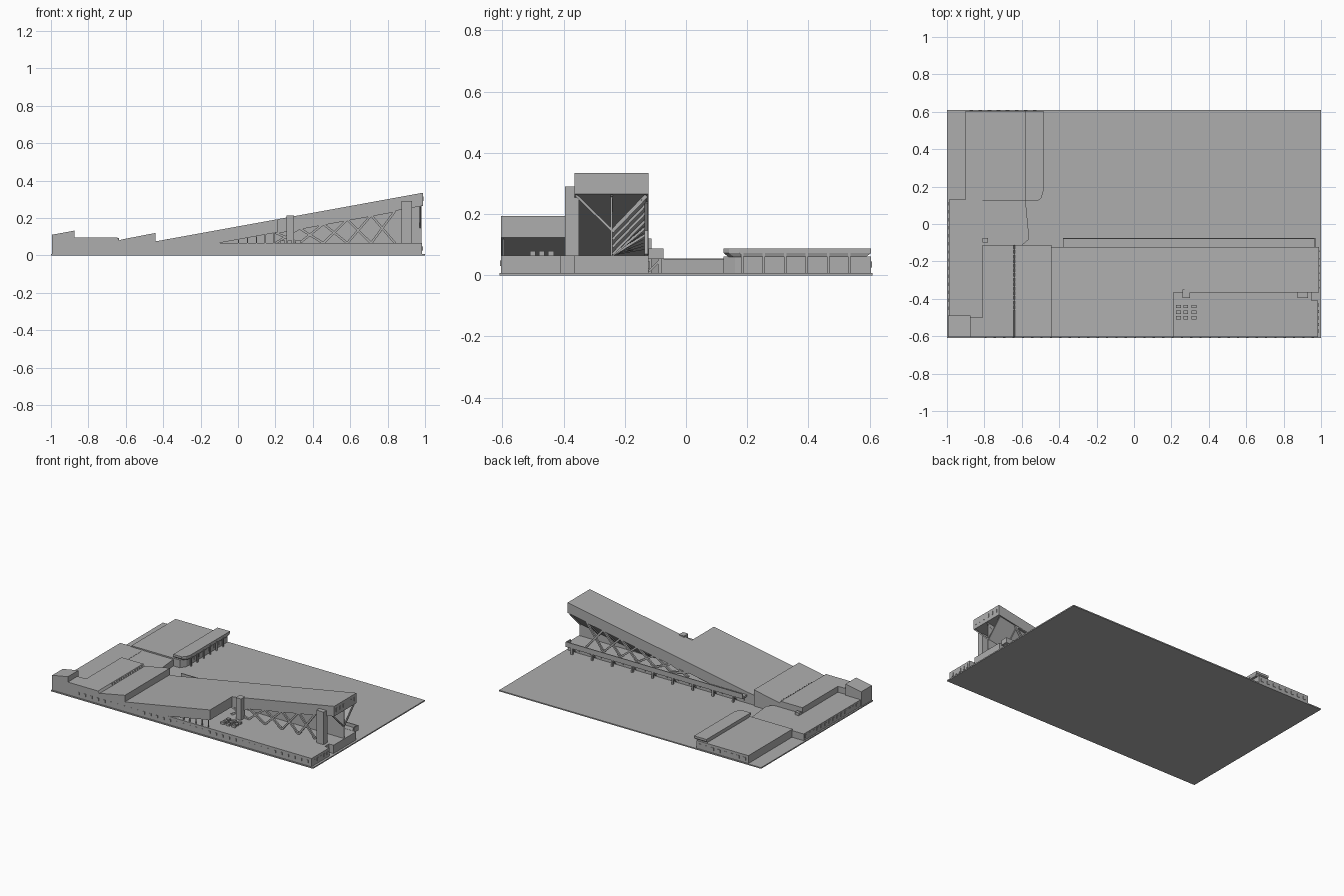
import bpy, bmesh
from mathutils import Vector

if "Cube" in bpy.data.objects:
    bpy.data.objects.remove(bpy.data.objects["Cube"])

# Single matte grey
grey = bpy.data.materials.new("model_grey")
grey.use_nodes = True
GREY = (0.42, 0.42, 0.42, 1)
grey.diffuse_color = GREY
grey.node_tree.nodes["Principled BSDF"].inputs["Base Color"].default_value = GREY


def finish(name, bm):
    bmesh.ops.recalc_face_normals(bm, faces=bm.faces)
    mesh = bpy.data.meshes.new(name)
    bm.to_mesh(mesh)
    bm.free()
    mesh.materials.append(grey)
    obj = bpy.data.objects.new(name, mesh)
    bpy.context.collection.objects.link(obj)
    return obj


def add_prism(bm, points, axis, a, b):
    """Extrude a 2D outline along an axis from a to b."""
    def place(p, t):
        return {"x": (t, *p), "y": (p[0], t, p[1]), "z": (*p, t)}[axis]
    lower = [bm.verts.new(place(p, a)) for p in points]
    upper = [bm.verts.new(place(p, b)) for p in points]
    bm.faces.new(lower)
    bm.faces.new(upper)
    n = len(points)
    for i in range(n):
        j = (i + 1) % n
        bm.faces.new((lower[i], lower[j], upper[j], upper[i]))


def add_box(bm, x0, x1, y0, y1, z0, z1):
    add_prism(bm, [(x0, y0), (x1, y0), (x1, y1), (x0, y1)], "z", z0, z1)


def add_bar(bm, p, q, t):
    """Square bar between two points."""
    p, q = Vector(p), Vector(q)
    d = q - p
    geo = bmesh.ops.create_cube(bm, size=1)["verts"]
    rot = d.to_track_quat("Z", "Y")
    for v in geo:
        v.co = rot @ Vector((v.co.x * t, v.co.y * t, v.co.z * d.length)) + (p + q) / 2


def prism(name, points, axis, a, b):
    bm = bmesh.new()
    add_prism(bm, points, axis, a, b)
    return finish(name, bm)


def box(name, *dims):
    bm = bmesh.new()
    add_box(bm, *dims)
    return finish(name, bm)


def boxes(name, items):
    bm = bmesh.new()
    for dims in items:
        add_box(bm, *dims)
    return finish(name, bm)


def bars(name, items, t):
    bm = bmesh.new()
    for p, q in items:
        add_bar(bm, p, q, t)
    return finish(name, bm)


def steps(start, stop, count):
    return [start + (stop - start) * i / (count - 1) for i in range(count)]


def top(x):
    return 0.08 + 0.182 * (x + 0.41)


def under(x):
    return top(x) - 0.07


G, DECK = 0.008, 0.065          # ground top, podium top
FRONT, MID, BACK = -0.605, -0.365, -0.122

box("ground", -1, 1, -0.61, 0.61, 0, G)

# Podium with a notch at the high end
prism("podium", [(-0.45, FRONT), (0.985, FRONT), (0.985, -0.41), (0.95, -0.41),
                 (0.95, MID), (0.985, MID), (0.985, BACK), (-0.45, BACK)], "z", G, DECK)


# Long rising roof: full length at the back, shorter at the front
def roof(name, end, y0, y1):
    prism(name, [(-0.44, 0.06), (-0.44, 0.075), (-0.41, 0.08), (end, top(end)),
                 (end, under(end)), (-0.135, 0.06)], "y", y0, y1)


roof("roof_long", 0.99, MID, BACK)
roof("roof_front", 0.21, FRONT, MID)
boxes("roof_end_slots", [(0.99, 0.993, y, y + 0.008, 0.29, 0.315)
                         for y in steps(-0.345, -0.15, 6)])

# Spine wall under the roof, with sloping soffit behind it
prism("spine_wall", [(-0.1, DECK), (0.98, DECK), (0.98, under(0.98)), (-0.1, DECK + 0.003)],
      "y", -0.246, -0.24)
bm = bmesh.new()
rows = []
for x in steps(0.0, 0.975, 16):
    low = max(DECK, under(x) - 0.115)
    high = max(DECK + 0.004, under(x))
    rows.append([bm.verts.new(c) for c in
                 ((x, -0.24, low), (x, -0.13, high), (x, -0.137, high), (x, -0.24, low + 0.007))])
for a, b in zip(rows, rows[1:]):
    for i in range(4):
        j = (i + 1) % 4
        bm.faces.new((a[i], a[j], b[j], b[i]))
bm.faces.new(rows[0])
bm.faces.new(rows[-1])
finish("sloping_soffit", bm)
bars("soffit_ribs", [((x, -0.24, max(DECK, under(x) - 0.12)), (x, -0.128, under(x) - 0.004))
                     for x in steps(0.3, 0.975, 6)], 0.008)
bars("end_braces", [((0.975, -0.24, 0.145), (0.975, -0.36, 0.262)),
                    ((0.93, -0.243, 0.21), (0.98, -0.243, 0.262))], 0.008)


# Crossed trusses on both long sides
def truss(name, y, x0, x1, count):
    items = []
    nodes = steps(x0, x1, count)
    for a, b in zip(nodes, nodes[1:]):
        items.append(((a, y, DECK), (b, y, under(b))))
        items.append(((a, y, under(a)), (b, y, DECK)))
    items.append(((x0, y, under(x0)), (x1, y, under(x1))))
    bars(name, items, 0.012)


truss("front_truss", -0.355, 0.2, 0.84, 6)
truss("back_truss", -0.13, 0.07, 0.85, 7)

# Stair towers
boxes("stair_towers", [(0.875, 0.93, -0.395, -0.35, DECK, 0.29),
                       (0.26, 0.3, -0.395, -0.35, DECK, 0.212)])

# Skylights and low railing on the deck
boxes("skylights", [(x, x + 0.025, y, y + 0.018, DECK, 0.08)
                    for x in (0.225, 0.265, 0.308) for y in (-0.51, -0.48, -0.45)])
boxes("deck_posts", [(x, x + 0.006, -0.6, -0.594, DECK, under(x))
                     for x in steps(0.0, 0.19, 5)])

# Rear terrace with parapet, legs and rear posts
box("terrace_slab", -0.38, 0.97, BACK, -0.075, 0.053, 0.066)
boxes("terrace_parapet", [(-0.38, 0.97, -0.08, -0.074, 0.053, 0.088),
                          (0.964, 0.97, BACK, -0.074, 0.053, 0.088)])
legs = steps(-0.3, 0.93, 9)
boxes("terrace_legs", [(x - 0.006, x + 0.006, -0.092, -0.08, G, 0.055) for x in legs])
bars("terrace_brackets", [((x, BACK, 0.012), (x, -0.082, 0.052)) for x in legs], 0.006)

# West halls: flat roof, clerestory step and sloping roof
prism("west_hall", [(-0.81, G), (-0.44, G), (-0.44, 0.12), (-0.625, 0.084),
                    (-0.635, 0.08), (-0.645, 0.095), (-0.81, 0.095)], "y", FRONT, -0.112)
boxes("clerestory_mullions", [(-0.647, -0.635, y, y + 0.006, 0.08, 0.093)
                              for y in steps(-0.46, -0.14, 14)])
box("west_link", -0.9, -0.81, FRONT, -0.5, G, 0.095)
prism("corner_block", [(-0.995, G), (-0.875, G), (-0.875, 0.132), (-0.995, 0.11)],
      "y", FRONT, -0.49)
box("west_strip", -0.99, -0.81, -0.5, 0.13, G, 0.054)
prism("linking_wing", [(-0.82, -0.115), (-0.6, -0.115), (-0.56, -0.08),
                       (-0.58, 0.13), (-0.82, 0.13)], "z", G, 0.053)
box("roof_vent", -0.81, -0.78, -0.1, -0.075, 0.05, 0.072)

# North building with a raised canopy along its east side
prism("north_building", [(-0.9, 0.122), (-0.53, 0.122), (-0.505, 0.16),
                         (-0.505, 0.605), (-0.9, 0.605)], "z", G, 0.062)
bm = bmesh.new()
outline = [(-0.58, 0.122), (-0.515, 0.122), (-0.495, 0.14), (-0.485, 0.175),
           (-0.485, 0.605), (-0.58, 0.605)]
centre = Vector((-0.55, 0.365))
levels = []
for z, k in ((0.06, 0.93), (0.073, 1), (0.088, 1)):
    ring = []
    for p in outline:
        c = centre + (Vector(p) - centre) * k
        ring.append(bm.verts.new((c.x, c.y, z)))
    levels.append(ring)
for a, b in zip(levels, levels[1:]):
    for i in range(len(a)):
        j = (i + 1) % len(a)
        bm.faces.new((a[i], a[j], b[j], b[i]))
bm.faces.new(levels[0])
bm.faces.new(levels[-1])
finish("north_canopy", bm)
boxes("north_posts", [(-0.492, -0.484, y, y + 0.008, G, 0.075)
                      for y in steps(0.18, 0.53, 6)])

# Shallow window plates along the facades
boxes("front_windows", [(x, x + 0.012, FRONT - 0.003, FRONT, 0.03, 0.048)
                        for x in steps(-0.8, 0.95, 36)])
boxes("podium_back_windows", [(x, x + 0.04, BACK, BACK + 0.003, 0.02, 0.046)
                              for x in steps(-0.36, 0.9, 16)])
boxes("end_windows", [(0.985, 0.988, y, y + 0.015, 0.025, 0.048)
                      for y in steps(-0.58, -0.44, 5)])
boxes("west_windows", [(-0.993, -0.99, y, y + 0.018, 0.024, 0.044)
                       for y in steps(-0.46, 0.1, 14)])
boxes("north_windows", [(-0.505, -0.502, y, y + 0.03, 0.025, 0.048)
                        for y in steps(0.19, 0.56, 8)])
boxes("north_back_windows", [(x, x + 0.02, 0.605, 0.608, 0.025, 0.045)
                             for x in steps(-0.88, -0.54, 8)])
